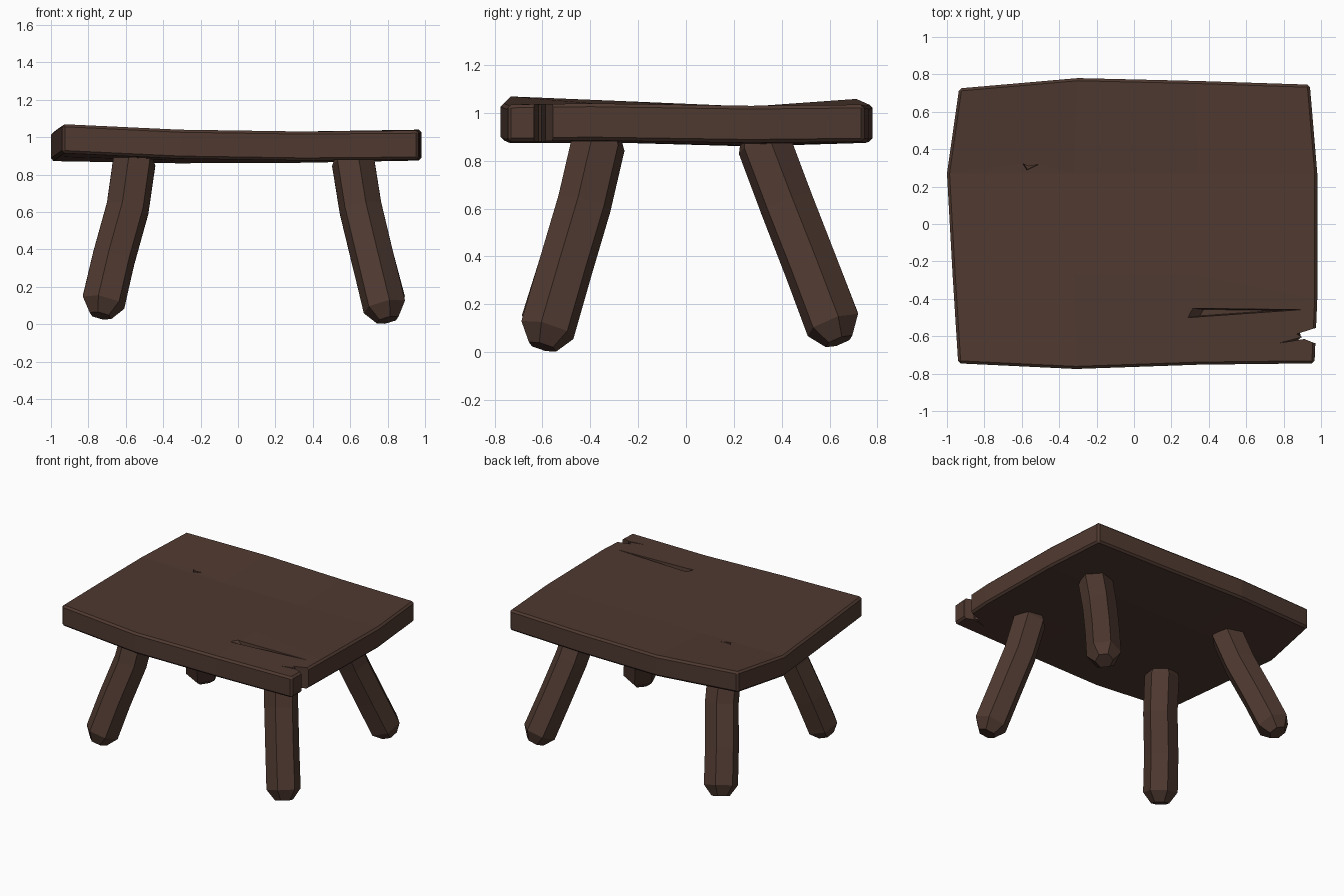
import bpy, bmesh, math
from mathutils import Vector

if "Cube" in bpy.data.objects:
    bpy.data.objects.remove(bpy.data.objects["Cube"])

wood = bpy.data.materials.new("dark brown wood")
wood.diffuse_color = (0.078, 0.041, 0.030, 1)
wood.use_nodes = True
wood.node_tree.nodes["Principled BSDF"].inputs["Base Color"].default_value = wood.diffuse_color


def make_object(name, bm):
    bmesh.ops.recalc_face_normals(bm, faces=bm.faces)
    mesh = bpy.data.meshes.new(name)
    bm.to_mesh(mesh)
    bm.free()
    mesh.materials.append(wood)
    ob = bpy.data.objects.new(name, mesh)
    bpy.context.collection.objects.link(ob)
    return ob


# Warped table top: 4 x 4 grid of (x, y, top height), rows from front to back
rows = [
    [(-0.94, -0.745, 1.07), (-0.31, -0.775, 1.04), (0.35, -0.752, 1.03), (0.965, -0.745, 1.035)],
    [(-0.97, -0.27, 1.05), (-0.32, -0.27, 1.03), (0.34, -0.27, 1.03), (0.98, -0.40, 1.04)],
    [(-1.0, 0.27, 1.027), (-0.32, 0.27, 1.015), (0.34, 0.27, 1.018), (0.98, 0.27, 1.03)],
    [(-0.935, 0.725, 1.06), (-0.30, 0.78, 1.035), (0.33, 0.765, 1.03), (0.94, 0.745, 1.035)],
]
bm = bmesh.new()
grid = [[bm.verts.new(p) for p in row] for row in rows]
for j in range(3):
    for i in range(3):
        bm.faces.new((grid[j][i], grid[j][i + 1], grid[j + 1][i + 1], grid[j + 1][i]))
extruded = bmesh.ops.extrude_face_region(bm, geom=bm.faces[:], use_keep_orig=True)
low = [g for g in extruded["geom"] if isinstance(g, bmesh.types.BMVert)]
bmesh.ops.translate(bm, verts=low, vec=(0, 0, -0.155))
top = make_object("table_top", bm)
bevel = top.modifiers.new("worn edges", 'BEVEL')
bevel.width = 0.014
bevel.segments = 1
bevel.limit_method = 'ANGLE'
bevel.angle_limit = math.radians(50)


# Splits and chips: outline cutters, with an optional deeper point for a V-shaped groove
def cut(name, outline, z_low, z_high, floor_scale=1.0):
    bm = bmesh.new()
    mid = sum((Vector(p) for p in outline), Vector((0, 0))) / len(outline)
    lower = []
    for p in outline:
        q = mid + (Vector(p) - mid) * floor_scale
        lower.append(bm.verts.new((q.x, q.y, z_low)))
    upper = [bm.verts.new((x, y, z_high)) for x, y in outline]
    n = len(outline)
    bm.faces.new(lower)
    bm.faces.new(upper)
    for i in range(n):
        k = (i + 1) % n
        bm.faces.new((lower[i], lower[k], upper[k], upper[i]))
    ob = make_object(name, bm)
    ob.hide_render = True
    ob.hide_viewport = True
    mod = top.modifiers.new(name, 'BOOLEAN')
    mod.operation = 'DIFFERENCE'
    mod.solver = 'EXACT'
    mod.object = ob


cut("edge_notch_cutter", [(0.78, -0.636), (0.91, -0.615), (0.96, -0.635), (1.1, -0.65),
                          (1.1, -0.515), (0.87, -0.588), (0.90, -0.605)], 0.7, 1.2)
cut("long_crack_cutter", [(0.26, -0.505), (0.93, -0.457), (0.29, -0.448)], 0.985, 1.05, 0.6)
cut("chip_cutter", [(-0.575, 0.285), (-0.50, 0.32), (-0.565, 0.308), (-0.60, 0.325)], 0.99, 1.05, 0.7)


# Splayed six-sided legs, slightly bent, with chamfered ends
def leg(name, path):
    pts = [Vector(p) for p in path]
    foot, head = (pts[1] - pts[0]).normalized(), (pts[-1] - pts[-2]).normalized()
    rings = [(pts[0], foot, 0.062), (pts[0] + foot * 0.075, foot, 0.118)]
    for i in range(1, len(pts) - 1):
        rings.append((pts[i], (pts[i + 1] - pts[i - 1]).normalized(), 0.117))
    rings += [(pts[-1] - head * 0.03, head, 0.117), (pts[-1], head, 0.10)]
    outward = Vector((math.copysign(1, pts[0].x), math.copysign(1, pts[0].y), 0))
    bm = bmesh.new()
    loops = []
    for centre, axis, radius in rings:
        u = (outward - axis * outward.dot(axis)).normalized()
        v = axis.cross(u)
        angles = [math.radians(30 + 60 * k) for k in range(6)]
        loops.append([bm.verts.new(centre + (u * math.cos(a) + v * math.sin(a)) * radius)
                      for a in angles])
    bm.faces.new(loops[0])
    bm.faces.new(loops[-1])
    for a, b in zip(loops, loops[1:]):
        for k in range(6):
            m = (k + 1) % 6
            bm.faces.new((a[k], a[m], b[m], b[k]))
    make_object(name, bm)


left_x, right_x = (-0.735, -0.665, -0.59, -0.55), (0.80, 0.72, 0.655, 0.61)
front_y, back_y = (-0.60, -0.505, -0.425, -0.36), (0.64, 0.525, 0.42, 0.315)
for name, xs, ys, foot_z in [("front_left_leg", left_x, front_y, 0.045),
                             ("front_right_leg", right_x, front_y, 0.022),
                             ("back_left_leg", left_x, back_y, 0.05),
                             ("back_right_leg", right_x, back_y, 0.045)]:
    leg(name, list(zip(xs, ys, (foot_z, 0.35, 0.62, 0.90))))
